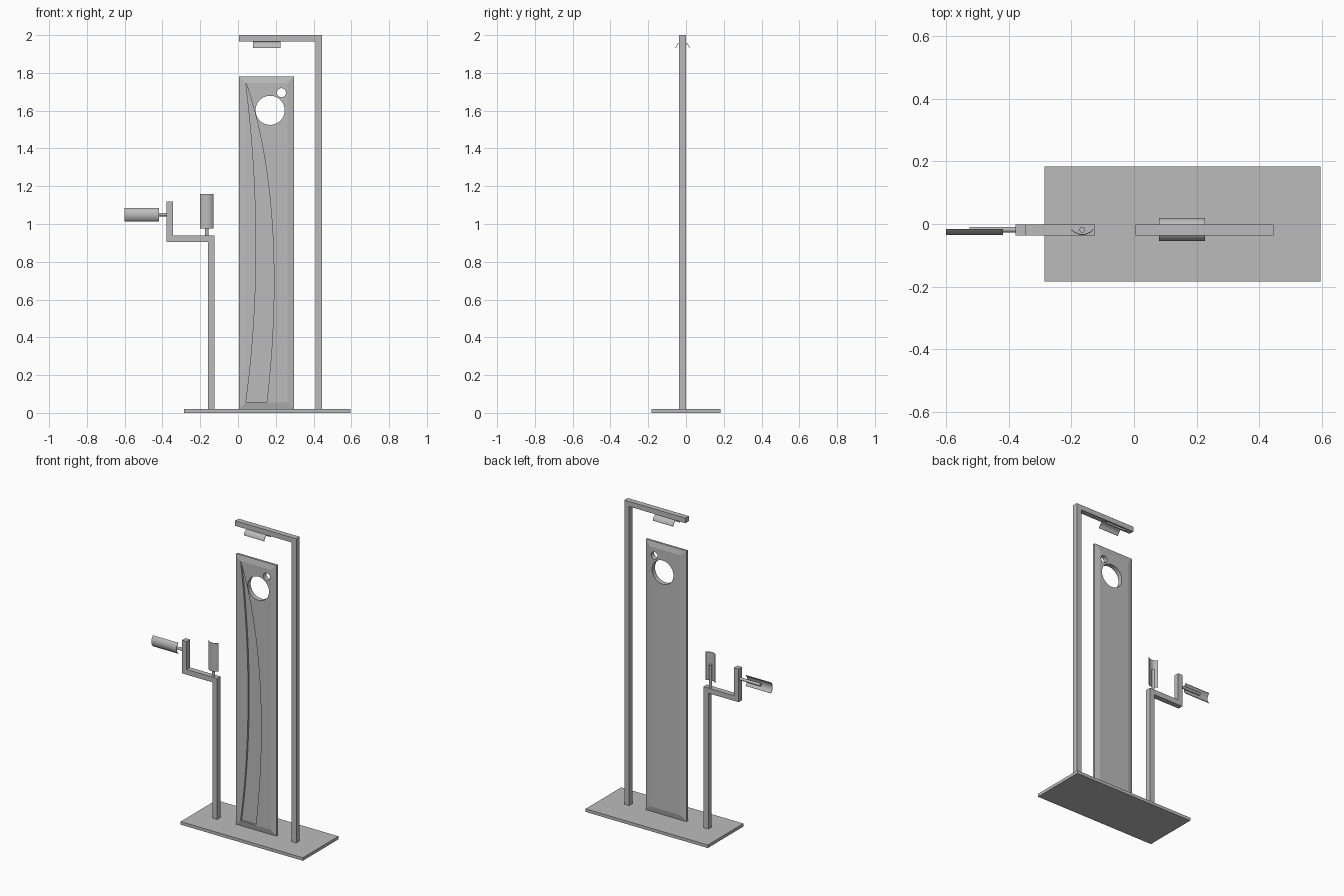
import bpy
import bmesh
import math
from mathutils import Matrix, Vector

cube = bpy.data.objects.get("Cube")
if cube:
    bpy.data.objects.remove(cube, do_unlink=True)

grey = bpy.data.materials.new("satin grey")
grey.use_nodes = True
grey.diffuse_color = (0.5, 0.5, 0.5, 1)
grey.node_tree.nodes["Principled BSDF"].inputs["Base Color"].default_value = (0.5, 0.5, 0.5, 1)


def finish(name, bm, smooth=False):
    bmesh.ops.recalc_face_normals(bm, faces=bm.faces)
    mesh = bpy.data.meshes.new(name)
    bm.to_mesh(mesh)
    bm.free()
    mesh.materials.append(grey)
    obj = bpy.data.objects.new(name, mesh)
    bpy.context.collection.objects.link(obj)
    if smooth:
        bpy.ops.object.select_all(action="DESELECT")
        obj.select_set(True)
        bpy.context.view_layer.objects.active = obj
        bpy.ops.object.shade_smooth_by_angle(angle=math.radians(35))
    return obj


def loft(name, rings, smooth=False):
    """Skin closed rings of equal length and cap both ends."""
    bm = bmesh.new()
    loops = [[bm.verts.new(p) for p in ring] for ring in rings]
    n = len(loops[0])
    for a, b in zip(loops, loops[1:]):
        for i in range(n):
            j = (i + 1) % n
            bm.faces.new((a[i], a[j], b[j], b[i]))
    bm.faces.new(loops[0])
    bm.faces.new(loops[-1])
    return finish(name, bm, smooth)


def prism(name, outline, y0, y1):
    """Extrude an x-z outline along y."""
    return loft(name, [[(x, y, z) for x, z in outline] for y in (y0, y1)])


def rect(x0, x1, z0, z1):
    return [(x0, z0), (x1, z0), (x1, z1), (x0, z1)]


def circle(cx, cz, r, n=64):
    return [(cx + r * math.cos(math.tau * i / n), cz + r * math.sin(math.tau * i / n))
            for i in range(n)]


def rod(name, start, end, r):
    a, b = Vector(start), Vector(end)
    turn = (b - a).to_track_quat("Z", "Y")
    rings = [[p + turn @ Vector((u, v, 0)) for u, v in circle(0, 0, r, 24)] for p in (a, b)]
    return loft(name, rings, True)


def shell(name, half_width, rise, length, matrix, thick=0.003, n=20):
    """Thin curved plate along local z, bulging to local -y."""
    radius = (half_width ** 2 + rise ** 2) / (2 * rise)
    span = math.asin(min(1, half_width / radius))
    angles = [-span + 2 * span * i / n for i in range(n + 1)]

    def arc(r, order):
        return [(r * math.sin(t), radius - rise - r * math.cos(t)) for t in order]

    section = arc(radius, angles) + arc(radius - thick, angles[::-1])
    rings = [[matrix @ Vector((u, v, w)) for u, v in section] for w in (0, length)]
    return loft(name, rings, True)


# Base and square-section frames
prism("base_plate", rect(-0.285, 0.595, 0, 0.02), -0.183, 0.183)
prism("tall_frame", [(0.41, 0.02), (0.445, 0.02), (0.445, 2), (0.005, 2),
                     (0.005, 1.967), (0.41, 1.967)], -0.036, -0.001)
prism("short_frame", [(-0.16, 0.02), (-0.125, 0.02), (-0.125, 0.938), (-0.345, 0.938),
                      (-0.345, 1.12), (-0.378, 1.12), (-0.378, 0.904), (-0.16, 0.904)],
      -0.036, -0.001)

# Panel with shallow chamfers on both broad faces
rings = []
for y, inset in ((-0.034, 0.035), (-0.026, 0), (-0.011, 0), (-0.003, 0.035)):
    rings.append([(x, y, z) for x, z in
                  rect(0.005 + inset, 0.297 - inset, 0.02 + inset, 1.782 - inset)])
panel = loft("panel", rings)


# Sweeping recess in the front, bounded by two smooth curves
def curve(points, n=24):
    """Lagrange curve x(z) sampled from the bottom up."""
    z0, z1 = points[0][1], points[-1][1]
    result = []
    for i in range(n + 1):
        z = z0 + (z1 - z0) * i / n
        x = 0
        for xa, za in points:
            w = 1
            for _, zb in points:
                if zb != za:
                    w *= (z - zb) / (za - zb)
            x += xa * w
        result.append((x, z))
    return result


left = curve([(0.042, 0.057), (0.085, 0.5), (0.096, 0.9), (0.08, 1.35), (0.042, 1.743)])
right = curve([(0.152, 0.057), (0.182, 0.4), (0.19, 0.75), (0.153, 1.27), (0.044, 1.743)])
cutters = [
    prism("recess_cutter", right + left[::-1], -0.06, -0.022),
    prism("large_hole_cutter", circle(0.17, 1.602, 0.077), -0.06, 0.03),
    prism("small_hole_cutter", circle(0.23, 1.695, 0.024, 40), -0.06, 0.03),
]
for cutter in cutters:
    mod = panel.modifiers.new(cutter.name, "BOOLEAN")
    mod.operation = "DIFFERENCE"
    mod.solver = "EXACT"
    mod.object = cutter
bpy.context.view_layer.update()
graph = bpy.context.evaluated_depsgraph_get()
cut_mesh = bpy.data.meshes.new_from_object(panel.evaluated_get(graph))
panel.modifiers.clear()
panel.data = cut_mesh
for cutter in cutters:
    bpy.data.objects.remove(cutter, do_unlink=True)

# Curved spout under the top bar, arching upward
along_x = Matrix.Rotation(math.radians(90), 4, "Y")
spout_turn = Matrix(((0, 0, 1, 0.08), (1, 0, 0, -0.018), (0, -1, 0, 1.932), (0, 0, 0, 1)))
shell("overhead_spout", 0.037, 0.033, 0.146, spout_turn)

# Curved handles with round stems
shell("upright_handle", 0.036, 0.017, 0.185, Matrix.Translation((-0.165, -0.018, 0.975)))
rod("upright_stem", (-0.165, -0.018, 0.936), (-0.165, -0.018, 1.085), 0.009)
shell("side_handle", 0.036, 0.017, 0.182,
      Matrix.Translation((-0.6, -0.018, 1.05)) @ along_x)
rod("side_stem", (-0.525, -0.018, 1.05), (-0.376, -0.018, 1.05), 0.009)
